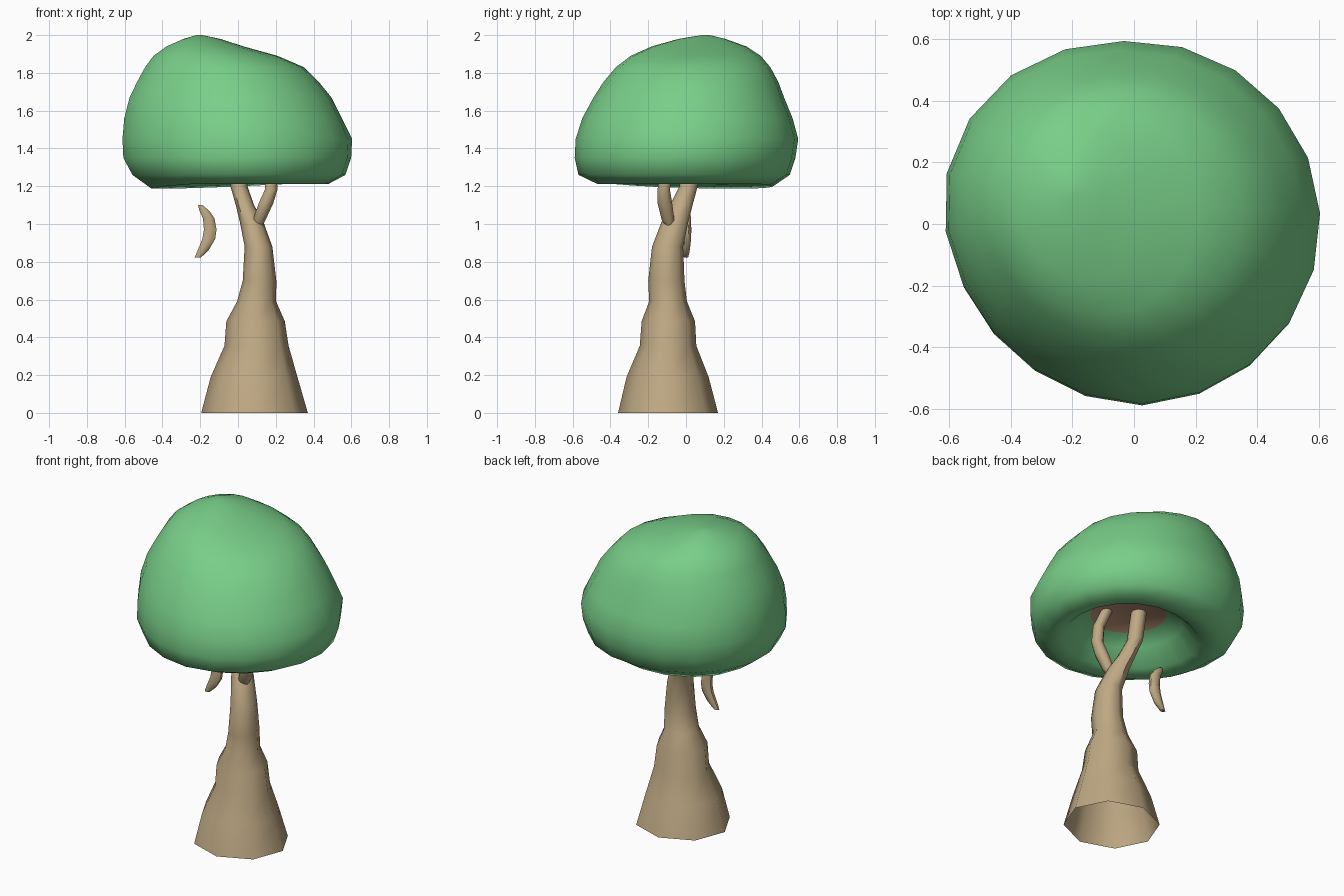
import bpy, bmesh, math
from mathutils import Vector

if "Cube" in bpy.data.objects:
    bpy.data.objects.remove(bpy.data.objects["Cube"])


def material(name, rgb):
    m = bpy.data.materials.new(name)
    m.diffuse_color = (*rgb, 1)
    m.use_nodes = True
    m.node_tree.nodes["Principled BSDF"].inputs["Base Color"].default_value = m.diffuse_color
    return m


LEAF = material("leaf green", (0.19, 0.62, 0.25))
BARK = material("bark tan", (0.52, 0.395, 0.23))
INNER = material("inner brown", (0.50, 0.29, 0.19))


def loft(name, rings, mats, cap_start=False, cap_end=False,
         colour_rule=None, angle=50):
    """Skin a list of equal-length point rings into one smooth object."""
    bm = bmesh.new()
    loops = [[bm.verts.new(p) for p in ring] for ring in rings]
    n = len(loops[0])
    for a, b in zip(loops, loops[1:]):
        for i in range(n):
            j = (i + 1) % n
            bm.faces.new((a[i], a[j], b[j], b[i]))
    for use, loop in ((cap_start, loops[0]), (cap_end, loops[-1])):
        if use:
            c = bm.verts.new(sum((v.co for v in loop), Vector()) / n)
            for i in range(n):
                bm.faces.new((loop[i], loop[(i + 1) % n], c))
    bmesh.ops.recalc_face_normals(bm, faces=bm.faces)
    if colour_rule:
        for f in bm.faces:
            f.material_index = colour_rule(f.calc_center_median())
    me = bpy.data.meshes.new(name)
    bm.to_mesh(me)
    bm.free()
    for m in mats:
        me.materials.append(m)
    ob = bpy.data.objects.new(name, me)
    bpy.context.collection.objects.link(ob)
    bpy.ops.object.select_all(action='DESELECT')
    ob.select_set(True)
    bpy.context.view_layer.objects.active = ob
    bpy.ops.object.shade_smooth_by_angle(angle=math.radians(angle))
    return ob


def ring(z, x0, x1, y0, y1, n):
    """Ellipse through the four extents."""
    return [((x0 + x1) / 2 + (x1 - x0) / 2 * math.cos(a),
             (y0 + y1) / 2 + (y1 - y0) / 2 * math.sin(a), z)
            for a in (2 * math.pi * i / n + 0.05 for i in range(n))]


def lopsided(points):
    """Canopy ring: fuller at the back left, leaner at the front left."""
    out = []
    for x, y, z in points:
        a = math.atan2(y, x) % (2 * math.pi)
        k = 1
        if z > 1.2:
            for centre, amount in ((2.5, 0.045), (3.9, -0.04)):
                if abs(a - centre) < math.pi / 4:
                    k += amount * math.cos(2 * (a - centre))
        dip = 0.025 * max(0, math.cos(a - 2.6)) if z < 1.25 else 0
        out.append((x * k, y * k, z - dip))
    return out


def tube(name, path, n=8, flat=1.0):
    """Horizontal-section limb along (x, y, z, radius) points."""
    rings = [[(x + r * math.cos(2 * math.pi * (i + 0.5) / n),
               y + r * flat * math.sin(2 * math.pi * (i + 0.5) / n), z)
              for i in range(n)] for x, y, z, r in path]
    return loft(name, rings, [BARK], True, True)


# Canopy: hollow ceiling, sloped underside, rounded rim, lopsided dome
canopy = [
    (1.38, -0.19, 0.24, -0.24, 0.19),
    (1.32, -0.27, 0.31, -0.31, 0.28),
    (1.235, -0.36, 0.40, -0.39, 0.36),
    (1.212, -0.46, 0.48, -0.47, 0.46),
    (1.26, -0.56, 0.57, -0.57, 0.55),
    (1.35, -0.607, 0.60, -0.59, 0.58),
    (1.45, -0.61, 0.605, -0.585, 0.595),
    (1.56, -0.60, 0.55, -0.55, 0.565),
    (1.67, -0.57, 0.495, -0.49, 0.52),
    (1.75, -0.53, 0.43, -0.44, 0.49),
    (1.83, -0.485, 0.35, -0.375, 0.445),
    (1.89, -0.44, 0.21, -0.30, 0.39),
    (1.94, -0.37, 0.03, -0.19, 0.31),
    (1.98, -0.28, -0.09, -0.04, 0.20),
    (2.0, -0.21, -0.18, 0.08, 0.12),
]
loft("leaf_canopy", [lopsided(ring(*row, 20)) for row in canopy],
     [LEAF, INNER], True, True,
     lambda c: 1 if 1.36 < c.z < 1.39 and c.xy.length < 0.23 else 0, 75)

# Trunk: flared open base, knuckle, then a leaning upper limb
trunk = [
    (0.0, -0.195, 0.37, -0.36, 0.17),
    (0.19, -0.145, 0.315, -0.315, 0.12),
    (0.355, -0.072, 0.268, -0.245, 0.055),
    (0.485, -0.062, 0.248, -0.235, 0.048),
    (0.59, -0.005, 0.202, -0.195, 0.005),
    (0.70, 0.025, 0.203, -0.20, -0.008),
    (0.88, 0.035, 0.182, -0.18, -0.015),
    (1.01, 0.010, 0.135, -0.13, 0.012),
    (1.10, -0.012, 0.085, -0.085, 0.035),
    (1.20, -0.04, 0.05, -0.035, 0.062),
    (1.38, -0.055, 0.035, -0.015, 0.075),
]
loft("trunk", [ring(*row, 8) for row in trunk], [BARK], False, True)

# Side branch rising into the canopy
tube("side_branch", [(0.11, -0.085, 0.985, 0.018), (0.112, -0.095, 1.02, 0.036),
                     (0.148, -0.112, 1.11, 0.042), (0.175, -0.118, 1.18, 0.036),
                     (0.175, -0.105, 1.28, 0.034), (0.14, -0.07, 1.39, 0.033)])

# Loose curved twig hanging beside the trunk
tube("hanging_twig", [(-0.213, 0.0, 0.823, 0.018), (-0.185, 0.0, 0.86, 0.031),
                      (-0.155, 0.003, 0.92, 0.037), (-0.147, 0.005, 0.97, 0.036),
                      (-0.155, 0.005, 1.03, 0.033), (-0.178, 0.003, 1.07, 0.028),
                      (-0.20, 0.0, 1.10, 0.013)], flat=0.7)
